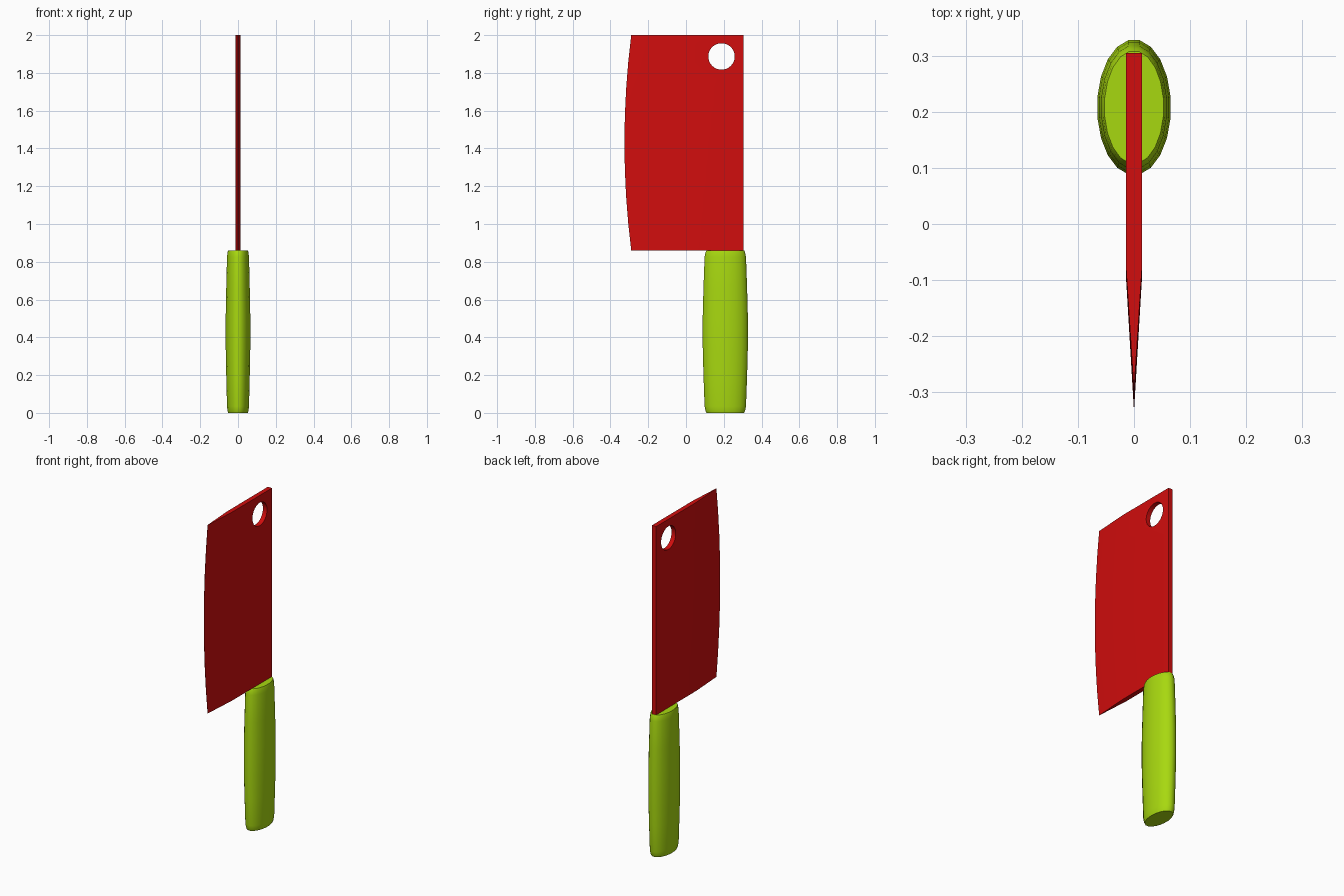
import bpy
import bmesh
from math import cos, sin, pi
from mathutils import Matrix

default = bpy.data.objects.get("Cube")
if default:
    bpy.data.objects.remove(default, do_unlink=True)


def make_material(name, colour):
    mat = bpy.data.materials.new(name)
    mat.use_nodes = True
    mat.diffuse_color = colour
    mat.node_tree.nodes["Principled BSDF"].inputs["Base Color"].default_value = colour
    return mat


def loft(name, rings, mat):
    """Skin a closed solid through rings of points with equal counts."""
    bm = bmesh.new()
    loops = [[bm.verts.new(p) for p in ring] for ring in rings]
    n = len(loops[0])
    for a, b in zip(loops, loops[1:]):
        for i in range(n):
            j = (i + 1) % n
            bm.faces.new((a[i], a[j], b[j], b[i]))
    bm.faces.new(loops[0])
    bm.faces.new(loops[-1])
    bmesh.ops.recalc_face_normals(bm, faces=bm.faces)
    mesh = bpy.data.meshes.new(name)
    bm.to_mesh(mesh)
    bm.free()
    mesh.materials.append(mat)
    obj = bpy.data.objects.new(name, mesh)
    bpy.context.collection.objects.link(obj)
    return obj


def smooth(obj, angle):
    bpy.ops.object.select_all(action="DESELECT")
    obj.select_set(True)
    bpy.context.view_layer.objects.active = obj
    bpy.ops.object.shade_smooth_by_angle(angle=angle)


red = make_material("blade red", (0.64, 0.004, 0.004, 1))
green = make_material("handle green", (0.39, 0.69, 0.005, 1))

# Handle: oval sections swelling gently toward the middle
SIDES = 20
HANDLE_Y = 0.208
profile = [(0, 0.053, 0.101), (0.01, 0.056, 0.106), (0.035, 0.059, 0.111),
           (0.2, 0.063, 0.117), (0.35, 0.066, 0.121), (0.51, 0.066, 0.121),
           (0.66, 0.063, 0.117), (0.825, 0.059, 0.111), (0.85, 0.056, 0.106),
           (0.86, 0.053, 0.101)]
angles = [2 * pi * (i + 0.5) / SIDES for i in range(SIDES)]
handle = loft("handle", [[(rx * sin(a), HANDLE_Y + ry * cos(a), z) for a in angles]
                         for z, rx, ry in profile], green)
smooth(handle, 0.6)

# Blade: thick spine, wedge ground to a bowed cutting edge
BOTTOM, TOP, SPINE, HALF = 0.86, 2.0, 0.305, 0.014
STEPS = 8
rings = []
for i in range(STEPS + 1):
    t = i / STEPS
    z = BOTTOM + (TOP - BOTTOM) * t
    bow = 1 - (2 * t - 1) ** 2
    edge = -0.29 - 0.036 * bow
    bevel = -0.08 - 0.02 * bow
    rings.append([(HALF, SPINE, z), (HALF, bevel, z), (0.0005, edge, z),
                  (-0.0005, edge, z), (-HALF, bevel, z), (-HALF, SPINE, z)])
blade = loft("blade", rings, red)

# Hanging hole through the upper spine corner
bm = bmesh.new()
bmesh.ops.create_cone(bm, cap_ends=True, segments=32, radius1=0.07, radius2=0.07,
                      depth=0.2, matrix=Matrix.Translation((0, 0.188, 1.887))
                      @ Matrix.Rotation(pi / 2, 4, "Y"))
cut_mesh = bpy.data.meshes.new("hole_cutter")
bm.to_mesh(cut_mesh)
bm.free()
cut_mesh.materials.append(red)
cutter = bpy.data.objects.new("hole_cutter", cut_mesh)
cutter.hide_render = True
bpy.context.collection.objects.link(cutter)

cut = blade.modifiers.new("hanging hole", "BOOLEAN")
cut.operation = "DIFFERENCE"
cut.solver = "EXACT"
cut.object = cutter
bpy.context.view_layer.update()
graph = bpy.context.evaluated_depsgraph_get()
blade.data = bpy.data.meshes.new_from_object(blade.evaluated_get(graph))
blade.modifiers.clear()
bpy.data.objects.remove(cutter, do_unlink=True)
smooth(blade, 0.5)
